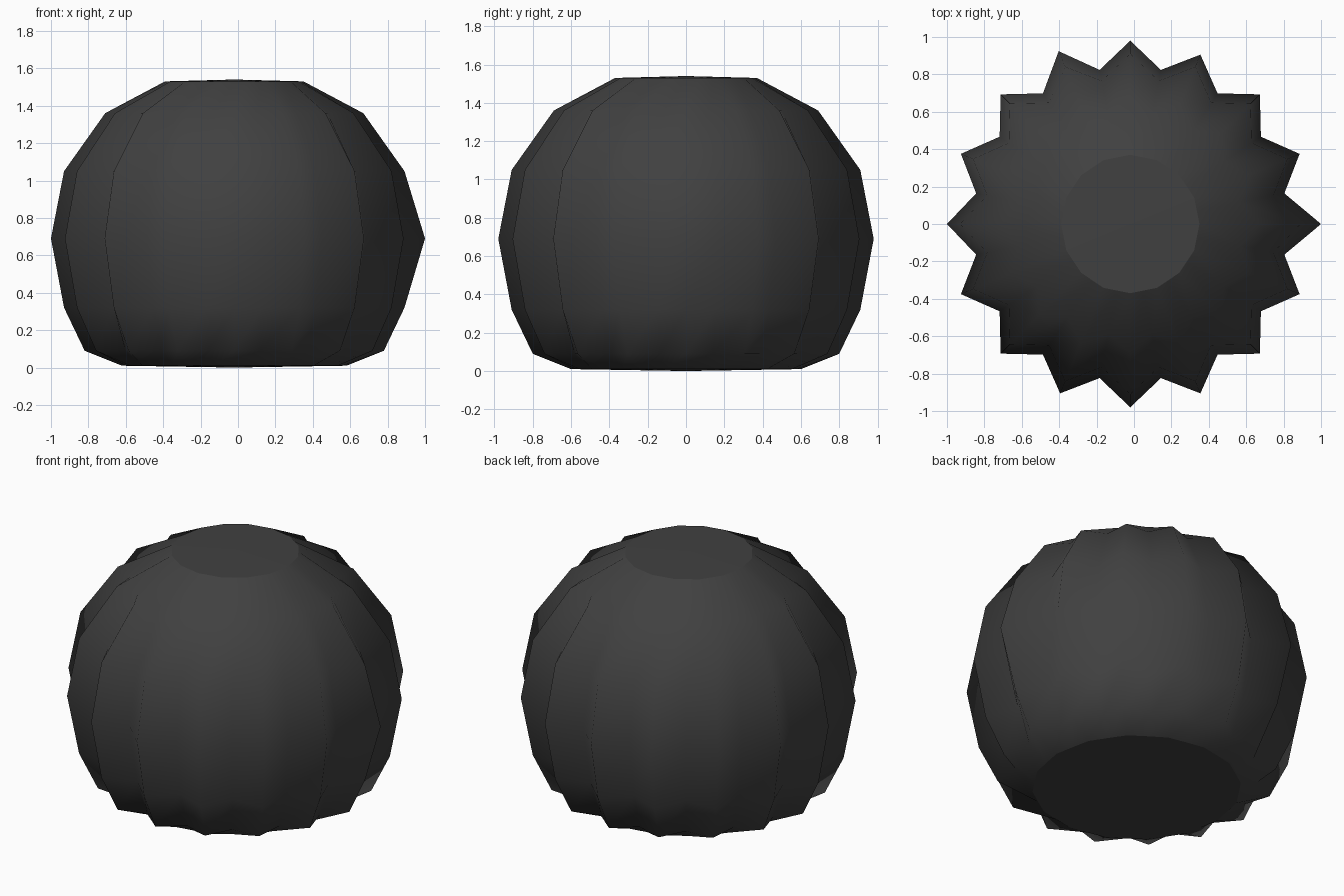
import bpy
import bmesh
from math import sin, cos, pi

if "Cube" in bpy.data.objects:
    bpy.data.objects.remove(bpy.data.objects["Cube"], do_unlink=True)

charcoal = bpy.data.materials.new("charcoal_grey")
charcoal.use_nodes = True
colour = (0.052, 0.052, 0.052, 1)
charcoal.diffuse_color = colour
charcoal.node_tree.nodes["Principled BSDF"].inputs["Base Color"].default_value = colour

RIBS = 16
CENTRE_X = -0.02
# Rings from bottom to top: height, rib radius, groove radius
PROFILE = [
    (0.01, 0.60, 0.59),
    (0.09, 0.80, 0.70),
    (0.32, 0.91, 0.78),
    (0.69, 0.98, 0.84),
    (1.05, 0.91, 0.78),
    (1.36, 0.69, 0.60),
    (1.53, 0.37, 0.363),
]
WIDEST = 3
# Ribs that stand out a little further at the widest ring
LONG_RIBS = {0: 0.04, 5: 0.02}

bm = bmesh.new()
count = RIBS * 2

# Ribbed wall, alternating ridge and groove
rings = []
for level, (z, ridge, groove) in enumerate(PROFILE):
    ring = []
    for i in range(count):
        radius = groove if i % 2 else ridge
        if level == WIDEST and i % 2 == 0:
            radius += LONG_RIBS.get(i // 2, 0)
        a = 2 * pi * i / count
        ring.append(bm.verts.new((CENTRE_X + radius * cos(a), radius * sin(a), z)))
    rings.append(ring)

for low, high in zip(rings, rings[1:]):
    for i in range(count):
        j = (i + 1) % count
        bm.faces.new((low[i], low[j], high[j], high[i])).smooth = True

# Nearly flat end caps with crisp rims
for ring, z in ((rings[0], 0.0), (rings[-1], 1.54)):
    hub = bm.verts.new((CENTRE_X, 0, z))
    for i in range(count):
        bm.faces.new((hub, ring[i], ring[(i + 1) % count])).smooth = False

bmesh.ops.recalc_face_normals(bm, faces=bm.faces)
mesh = bpy.data.meshes.new("ribbed_body")
bm.to_mesh(mesh)
bm.free()
mesh.materials.append(charcoal)
body = bpy.data.objects.new("ribbed_body", mesh)
bpy.context.collection.objects.link(body)
